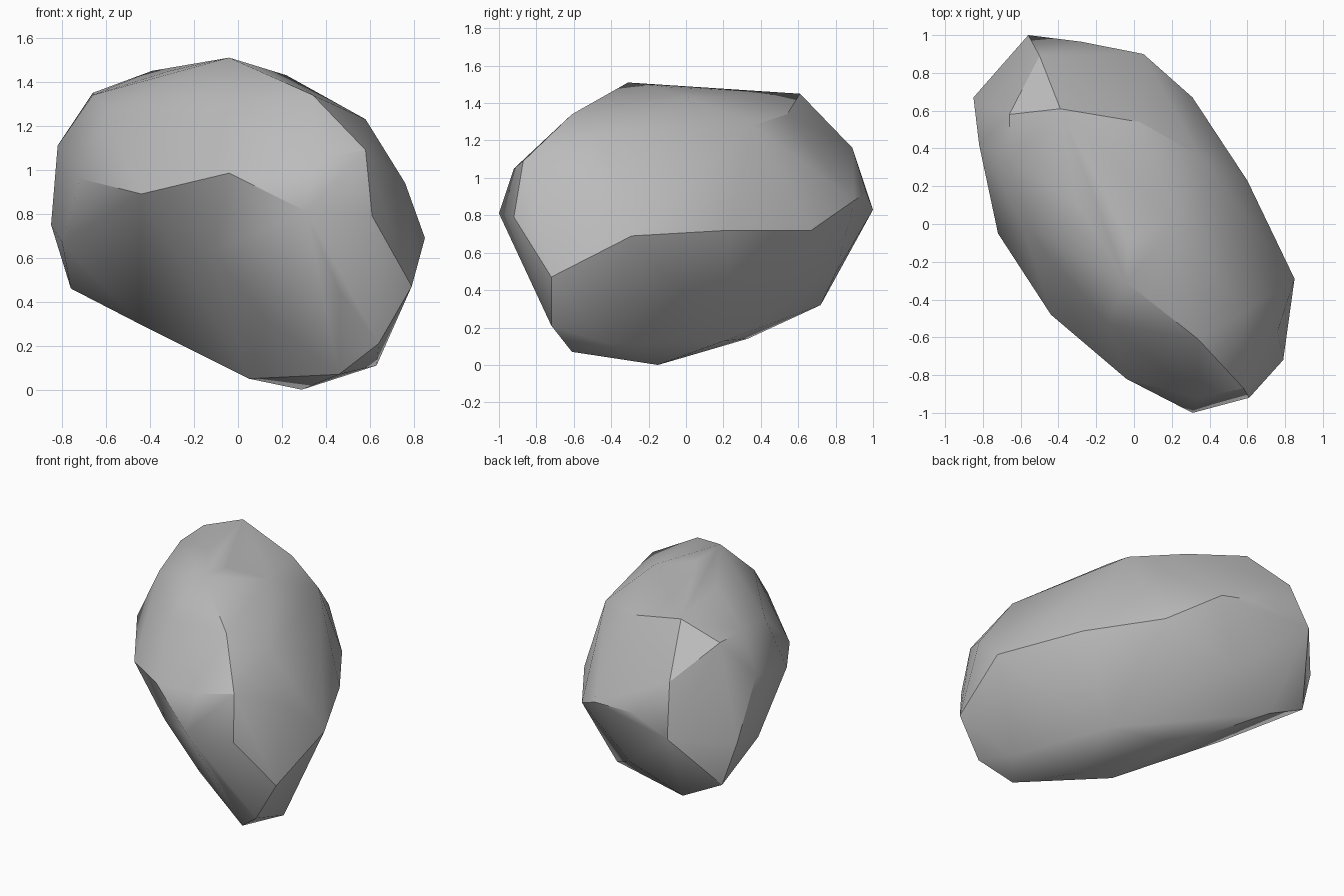
import bpy
import bmesh
from math import radians

# Remove the default cube only
default_cube = bpy.data.objects.get("Cube")
if default_cube:
    bpy.data.objects.remove(default_cube, do_unlink=True)


def flat_material(name, colour):
    material = bpy.data.materials.new(name)
    material.use_nodes = True
    material.diffuse_color = colour
    shader = next(node for node in material.node_tree.nodes
                  if node.type == "BSDF_PRINCIPLED")
    shader.inputs["Base Color"].default_value = colour
    return material


def convex_stone(name, corner_groups, material, crease_angle):
    """Wrap the corners of a stone in a tight skin and soften shallow creases."""
    shape = bmesh.new()
    for group in corner_groups:
        for corner in group:
            shape.verts.new(corner)
    hull = bmesh.ops.convex_hull(shape, input=shape.verts[:])
    leftover = {item for item in hull["geom_interior"] + hull["geom_unused"]
                if isinstance(item, bmesh.types.BMVert)}
    bmesh.ops.delete(shape, geom=list(leftover), context="VERTS")
    bmesh.ops.recalc_face_normals(shape, faces=shape.faces[:])

    mesh = bpy.data.meshes.new(name)
    shape.to_mesh(mesh)
    shape.free()
    mesh.materials.append(material)
    stone = bpy.data.objects.new(name, mesh)
    bpy.context.collection.objects.link(stone)

    bpy.ops.object.select_all(action="DESELECT")
    stone.select_set(True)
    bpy.context.view_layer.objects.active = stone
    bpy.ops.object.shade_smooth_by_angle(angle=crease_angle)
    return stone


# Crown: the gently sloping ridge on top
crown = [(-.04, -.31, 1.51), (-.03, -.08, 1.485), (.22, .02, 1.43),
         (-.31, .12, 1.45), (-.39, .61, 1.45), (-.66, .58, 1.35),
         (.34, -.61, 1.34)]

# Shoulders: the ring of chipped corners below the crown
shoulders = [(.35, .36, 1.28), (.03, .54, 1.34), (.58, -.47, 1.23),
             (.58, -.87, 1.09), (.34, -.92, 1.05), (-.14, -.53, 1.28),
             (-.59, 0, 1.28), (-.66, .33, 1.34), (-.82, .42, 1.11),
             (-.5, .89, 1.16)]

# Girdle: the widest outline, starting at the front nose
girdle = [(.31, -1, .81), (.61, -.92, .79), (.76, -.57, .94),
          (.85, -.29, .69), (.6, .23, .72), (.31, .67, .72),
          (.05, .9, .88), (-.28, .965, .92), (-.56, 1, .83),
          (-.85, .67, .75), (-.8, .37, .67), (-.72, -.05, .96),
          (-.44, -.48, .89), (-.04, -.82, .985)]

# Belly: the tapering underside
belly = [(-.12, -.61, .63), (.12, -.58, .33), (.46, -.83, .45),
         (.79, -.72, .47), (.64, -.72, .21), (.46, -.61, .07),
         (.63, -.41, .11), (.29, -.15, 0), (.05, -.15, .05),
         (.37, .21, .13), (-.1, .33, .14), (-.45, .29, .3),
         (-.76, .7, .46), (-.48, .72, .32), (-.14, .8, .49)]

# Single boulder in plain grey stone
grey_stone = flat_material("grey_stone", (.5, .5, .5, 1))
convex_stone("boulder", [crown, shoulders, girdle, belly],
             grey_stone, radians(30))
